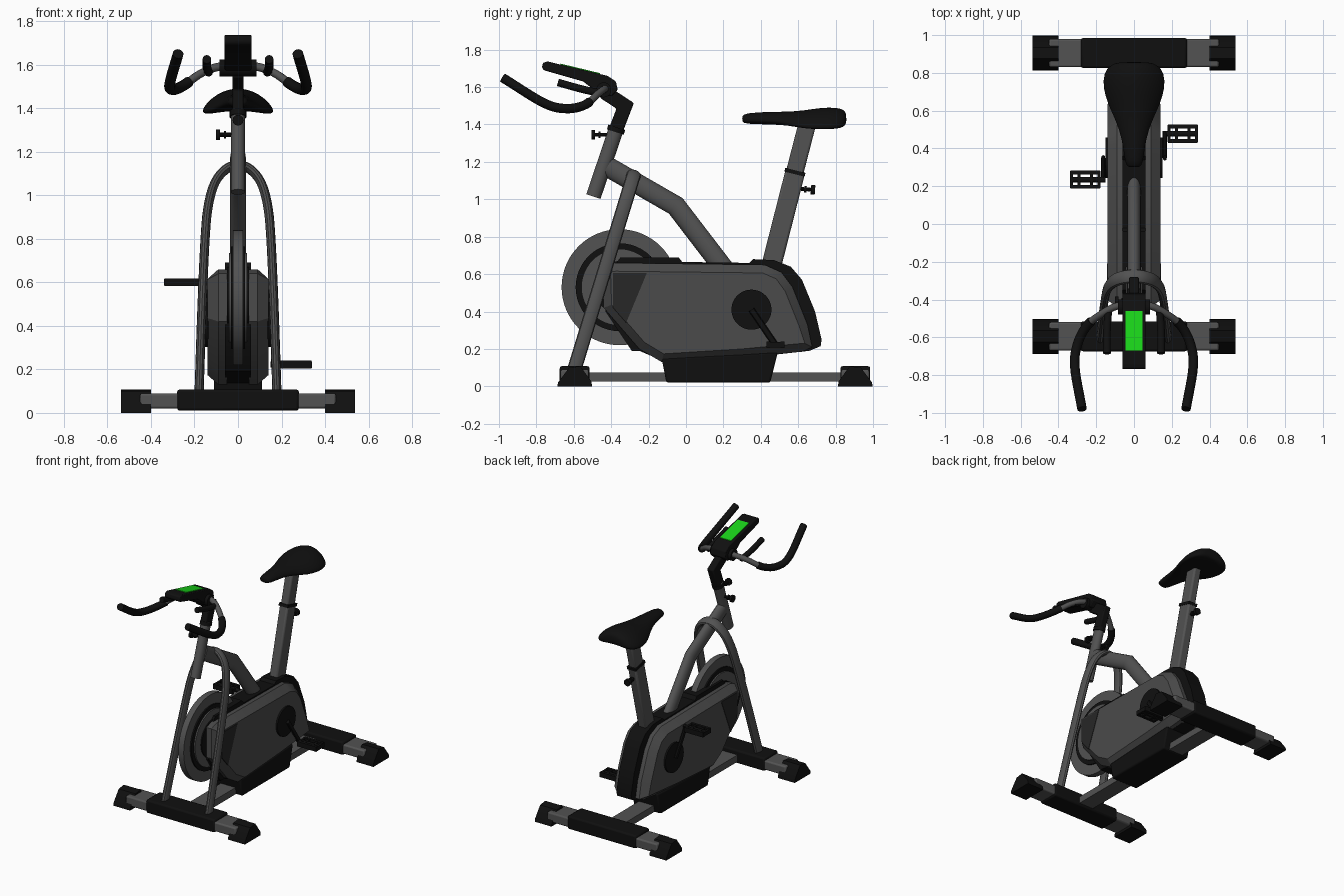
import bpy, bmesh, math
from mathutils import Vector as V

if "Cube" in bpy.data.objects:
    bpy.data.objects.remove(bpy.data.objects["Cube"])

def mat(name, r, g, b):
    m = bpy.data.materials.new(name)
    m.diffuse_color = (r, g, b, 1)
    m.use_nodes = True
    m.node_tree.nodes["Principled BSDF"].inputs["Base Color"].default_value = m.diffuse_color
    return m

STEEL = mat("steel grey", .085, .085, .085)
GREY = mat("housing grey", .07, .07, .07)
DARK = mat("vent dark grey", .02, .02, .02)
BLACK = mat("black", .005, .005, .005)
GREEN = mat("screen green", .01, .65, .01)

def finish(name, bm, m, smooth=35, bevel=0):
    bmesh.ops.recalc_face_normals(bm, faces=bm.faces)
    me = bpy.data.meshes.new(name)
    bm.to_mesh(me)
    bm.free()
    me.materials.append(m)
    o = bpy.data.objects.new(name, me)
    bpy.context.collection.objects.link(o)
    if bevel:
        b = o.modifiers.new("bevel", 'BEVEL')
        b.width, b.segments = bevel, 2
    bpy.ops.object.select_all(action='DESELECT')
    o.select_set(True)
    bpy.context.view_layer.objects.active = o
    bpy.ops.object.shade_smooth_by_angle(angle=math.radians(smooth))
    return o

def loft(name, rings, m, **kw):
    bm = bmesh.new()
    vs = [[bm.verts.new(p) for p in r] for r in rings]
    n = len(rings[0])
    for a, b in zip(vs, vs[1:]):
        for i in range(n):
            bm.faces.new((a[i], a[(i + 1) % n], b[(i + 1) % n], b[i]))
    bm.faces.new(vs[0])
    bm.faces.new(vs[-1])
    return finish(name, bm, m, **kw)

def prism(name, pts, x0, x1, m, **kw):
    """Side profile of (y, z) points stretched from x0 to x1."""
    return loft(name, [[(x, y, z) for y, z in pts] for x in (x0, x1)], m, **kw)

def box(name, x, y, z, m, **kw):
    return prism(name, [(y[0], z[0]), (y[1], z[0]), (y[1], z[1]), (y[0], z[1])], x[0], x[1], m, **kw)

def curve(pts, steps=6):
    """Smooth path through points."""
    p = [V(q) for q in pts]
    p = [2 * p[0] - p[1]] + p + [2 * p[-1] - p[-2]]
    out = []
    for i in range(1, len(p) - 2):
        a, b, c, d = p[i - 1:i + 3]
        for k in range(steps):
            t = k / steps
            out.append(.5 * (2 * b + (c - a) * t + (2 * a - 5 * b + 4 * c - d) * t * t
                             + (3 * b - a - 3 * c + d) * t ** 3))
    return out + [p[-2]]

def sweep(name, path, a, b, m, ref=(1, 0, 0), n=16, **kw):
    """Tube along a path; a is the half size along ref, b across it. n=4 gives a square tube."""
    p = [V(q) for q in path]
    ref = V(ref)
    k, ph = (math.sqrt(2), math.pi / 4) if n == 4 else (1, 0)
    rings = []
    for i, q in enumerate(p):
        d0 = (q - p[max(i - 1, 0)]).normalized()
        d1 = (p[min(i + 1, len(p) - 1)] - q).normalized()
        t = (d0 + d1).normalized()
        u = (ref - t * ref.dot(t)).normalized()
        w = t.cross(u)
        s = 1 / max(.5, t.dot(d1 if d1.length else d0))
        rings.append([q + u * a * k * math.cos(ph + 2 * math.pi * j / n)
                      + w * b * k * s * math.sin(ph + 2 * math.pi * j / n) for j in range(n)])
    return loft(name, rings, m, **kw)

def disc(name, y, z, r, x0, x1, m, n=48):
    return sweep(name, [(x0, y, z), (x1, y, z)], r, r, m, ref=(0, 0, 1), n=n)

# feet: grey bar, black middle sleeve, black end caps
for name, c, s in (("front", -.595, -1), ("rear", .905, 1)):
    box(name + "_foot_bar", (-.45, .45), (c - .075, c + .075), (.02, .09), STEEL, bevel=.01)
    box(name + "_foot_sleeve", (-.28, .28), (c - .08, c + .08), (.01, .108), BLACK, bevel=.012)
    cap = [(-.092, .0), (-.09, .025), (-.03, .108), (.03, .1), (.09, .02), (.092, 0)]
    for x in (-1, 1):
        prism(name + "_foot_cap", [(c + s * y, z) for y, z in cap], x * .4, x * .537, BLACK)

# base beam and its cover
box("base_beam", (-.06, .06), (-.55, .85), (.025, .075), STEEL)
prism("base_cover", [(-.13, .15), (-.105, .02), (.45, .02), (.49, .18)], -.11, .11, BLACK, bevel=.01)

# housing core
prism("housing_core", [(-.35, .69), (-.04, .69), (-.02, .665), (.34, .66), (.36, .68), (.47, .675),
      (.56, .64), (.62, .57), (.69, .4), (.725, .25), (.72, .215), (.66, .19), (.3, .15), (-.12, .135),
      (-.25, .19), (-.29, .19), (-.43, .4), (-.43, .58)], -.06, .06, BLACK)

# housing side panels with chamfered rims, vents, crank discs
panel = [(-.44, .64), (-.38, .66), (.42, .65), (.51, .61), (.57, .53), (.65, .33), (.675, .21),
         (.62, .185), (.3, .155), (-.13, .13), (-.25, .2), (-.44, .42)]
vent = [(-.39, .605), (-.21, .605), (-.32, .34), (-.39, .42)]
for s in (-1, 1):
    bm = bmesh.new()
    a, b = [[bm.verts.new((s * x, y, z)) for y, z in panel] for x in (.05, .09)]
    n = len(panel)
    bm.faces.new(a)
    cap = bm.faces.new(b)
    for i in range(n):
        bm.faces.new((a[i], a[(i + 1) % n], b[(i + 1) % n], b[i]))
    bmesh.ops.recalc_face_normals(bm, faces=bm.faces)
    bmesh.ops.inset_region(bm, faces=[cap], thickness=.045, depth=.05)
    finish("housing_panel", bm, GREY, smooth=25)
    prism("vent_panel", vent, s * .136, s * .143, DARK)
    disc("crank_disc", .35, .41, .107, s * .13, s * .152, BLACK)

# flywheel
disc("flywheel_rim", -.355, .53, .31, -.022, .022, STEEL, 64)
disc("flywheel_ring", -.355, .53, .235, -.032, .032, BLACK)
disc("flywheel_drum", -.355, .53, .205, -.042, .042, STEEL)
disc("flywheel_hub", -.355, .53, .14, -.05, .05, BLACK)

# fork arch straddling the flywheel
def slope(x, z):
    return (x, -.6 + (z - .08) * .305, z)
half = [(.18, .06), (.165, .5), (.15, .82), (.135, .96), (.105, 1.06), (.055, 1.12)]
arch = [slope(-x, z) for x, z in half] + [slope(0, 1.137)] + [slope(x, z) for x, z in half[::-1]]
sweep("front_leg_arch", curve(arch, 4), .038, .021, STEEL, ref=(0, 1, -.305), n=12)

# main frame, neck, stem
sweep("main_frame_tube", [(0, -.42, 1.175), (0, -.055, .965), (0, .24, .58)], .036, .054, STEEL)
sweep("neck_tube", [(0, -.495, 1.015), (0, -.37, 1.385)], .033, .04, STEEL)
sweep("neck_collar", [(0, -.378, 1.36), (0, -.37, 1.385)], .039, .047, BLACK)
sweep("stem", [(0, -.375, 1.37), (0, -.325, 1.5), (0, -.44, 1.575)], .026, .038, BLACK, n=4, bevel=.008)
disc("handlebar_clamp", -.44, 1.585, .04, -.085, .085, BLACK, 24)

# seat post
sweep("seat_post_outer", [(0, .45, .62), (0, .585, 1.15)], .034, .053, STEEL, n=4, bevel=.012)
sweep("seat_post_inner", [(0, .57, 1.1), (0, .65, 1.41)], .03, .047, STEEL, n=4, bevel=.012)
sweep("seat_post_collar", [(0, .58, 1.135), (0, .585, 1.155)], .037, .056, BLACK, n=4)

# adjusting knobs: (start, end)
for a, b in (((0, -.4, 1.345), (0, -.505, 1.345)), ((0, -.41, 1.278), (-.1, -.41, 1.278)),
             ((0, .56, 1.06), (0, .69, 1.05))):
    a, b = V(a), V(b)
    ref = (0, 0, 1)
    sweep("knob_shaft", [a, b], .01, .01, BLACK, ref=ref, n=10)
    sweep("knob_head", [b + (a - b) * .17, b], .025, .025, BLACK, ref=ref, n=12)
    sweep("knob_washer", [b + (a - b) * .45, b + (a - b) * .35], .018, .018, BLACK, ref=ref, n=12)

# saddle: y, half width, centre height, half thickness, side droop
sections = [(.3, .03, 1.43, .015, 0), (.315, .048, 1.432, .03, .005), (.45, .062, 1.435, .034, .01),
            (.55, .098, 1.432, .037, .025), (.63, .138, 1.433, .044, .045), (.72, .167, 1.44, .052, .055),
            (.8, .163, 1.442, .052, .055), (.845, .125, 1.437, .045, .04), (.858, .075, 1.432, .025, .012)]
rings = []
for y, w, zc, h, d in sections:
    ang = [2 * math.pi * i / 20 for i in range(20)]
    rings.append([(w * math.cos(t), y, zc - d * math.cos(t) ** 2 + h * math.sin(t)) for t in ang])
seat = loft("seat", rings, BLACK, smooth=60)
seat.modifiers.new("subdivide", 'SUBSURF').levels = 1

# handlebars
for s in (-1, 1):
    bar = curve([(s * x, y, z) for x, y, z in ((.0, -.43, 1.59), (.09, -.435, 1.59), (.17, -.475, 1.56),
                (.25, -.54, 1.505), (.3, -.64, 1.485), (.313, -.76, 1.515), (.275, -.98, 1.65))])
    sweep("handlebar", bar[:19], .019, .019, STEEL, ref=(0, 0, 1), n=12)
    sweep("handlebar_grip", bar[16:], .025, .025, BLACK, ref=(0, 0, 1), n=12)
    sweep("inner_grip", curve([(s * .135, -.45, 1.565), (s * .143, -.56, 1.59), (s * .143, -.685, 1.625)], 3),
          .02, .02, BLACK, n=12)

# console and screen
prism("console", [(-.77, 1.705), (-.765, 1.73), (-.74, 1.737), (-.42, 1.66), (-.375, 1.63), (-.365, 1.585),
      (-.4, 1.55), (-.46, 1.56), (-.55, 1.63), (-.76, 1.69)], -.062, .062, BLACK, bevel=.006)
def top(y):
    return 1.737 - (y + .74) * .077 / .32
prism("screen", [(-.67, top(-.67)), (-.46, top(-.46)), (-.46, top(-.46) + .005), (-.67, top(-.67) + .005)],
      -.046, .046, GREEN)

# cranks and pedals: frame of bars round an axle
for s, y, z in ((1, .478, .222), (-1, .235, .6)):
    sweep("crank_arm", [(s * .163, .35, .41), (s * .163, y, z)], .011, .017, BLACK, n=8)
    disc("pedal_axle", y, z, .014, s * .15, s * .33, BLACK, 12)
    for e in (-1, 1):
        box("pedal_side", sorted((s * .18, s * .337)), (y + e * .038 - .01, y + e * .038 + .01),
            (z - .018, z + .018), BLACK)
    for x in (.186, .225, .292, .331):
        box("pedal_rib", (s * x - .008, s * x + .008), (y - .045, y + .045), (z - .015, z + .015), BLACK)
